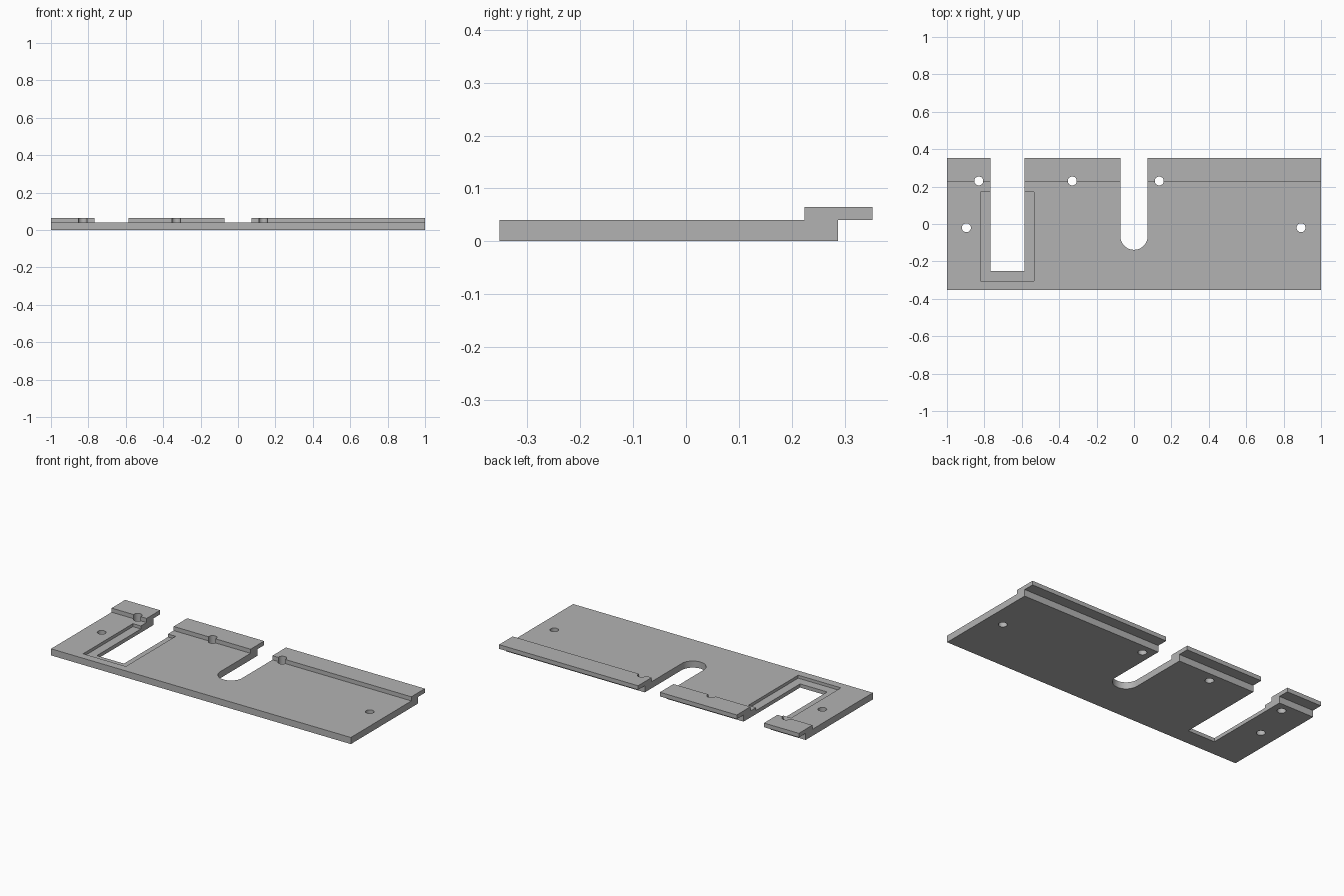
import bpy, bmesh, math
from mathutils import Vector

if "Cube" in bpy.data.objects:
    bpy.data.objects.remove(bpy.data.objects["Cube"], do_unlink=True)

PLATE_TOP, LIP_TOP = 0.04, 0.065

grey = bpy.data.materials.new("plain grey")
grey.use_nodes = True
colour = (0.45, 0.45, 0.45, 1)
grey.diffuse_color = colour
grey.node_tree.nodes["Principled BSDF"].inputs["Base Color"].default_value = colour


def prism(name, outline, sweep):
    """Extrude a closed 3D outline along a vector."""
    bm = bmesh.new()
    face = bm.faces.new([bm.verts.new(p) for p in outline])
    new = bmesh.ops.extrude_face_region(bm, geom=[face])["geom"]
    bmesh.ops.translate(bm, vec=Vector(sweep),
                        verts=[v for v in new if isinstance(v, bmesh.types.BMVert)])
    bmesh.ops.recalc_face_normals(bm, faces=bm.faces)
    mesh = bpy.data.meshes.new(name)
    bm.to_mesh(mesh)
    bm.free()
    obj = bpy.data.objects.new(name, mesh)
    bpy.context.collection.objects.link(obj)
    mesh.materials.append(grey)
    return obj


def arc(cx, cy, r, start, end, steps):
    angles = [start + (end - start) * i / steps for i in range(steps + 1)]
    return [(cx + r * math.cos(a), cy + r * math.sin(a)) for a in angles]


def cut(target, name, outline, z0=-0.1, z1=0.2):
    """Cut a vertical prism out of the target."""
    cutter = prism(name, [(x, y, z0) for x, y in outline], (0, 0, z1 - z0))
    cutter.hide_render = True
    mod = target.modifiers.new(name, "BOOLEAN")
    mod.operation, mod.solver, mod.object = "DIFFERENCE", "EXACT", cutter
    bpy.context.view_layer.objects.active = target
    bpy.ops.object.modifier_apply(modifier=mod.name)
    bpy.data.objects.remove(cutter, do_unlink=True)


def box(x0, x1, y0, y1):
    return [(x0, y0), (x1, y0), (x1, y1), (x0, y1)]


# Stepped plate with a raised, overhanging rear lip
profile = [(-0.353, 0), (0.288, 0), (0.288, PLATE_TOP), (0.353, PLATE_TOP),
           (0.353, LIP_TOP), (0.224, LIP_TOP), (0.224, PLATE_TOP), (-0.353, PLATE_TOP)]
plate = prism("mounting_plate", [(-1, y, z) for y, z in profile], (2, 0, 0))

# Shallow recess around the rectangular slot, then the slot itself
cut(plate, "recess", box(-0.82, -0.535, -0.305, 0.17), PLATE_TOP - 0.018)
cut(plate, "rectangular_slot", box(-0.767, -0.586, -0.25, 0.5))

# Round-ended slot
cut(plate, "round_slot",
    arc(0, -0.065, 0.073, math.pi, 2 * math.pi, 24) + [(0.073, 0.5), (-0.073, 0.5)])

# Screw holes: three notching the lip, two in the open plate
for x, y in [(-0.83, 0.23), (-0.33, 0.23), (0.135, 0.23), (-0.896, -0.02), (0.893, -0.02)]:
    cut(plate, "screw_hole", arc(x, y, 0.024, 0, 2 * math.pi, 32)[:-1])

# Smooth the curved walls, keep the edges sharp
bpy.ops.object.select_all(action="DESELECT")
plate.select_set(True)
bpy.context.view_layer.objects.active = plate
bpy.ops.object.shade_smooth_by_angle(angle=math.radians(30))
